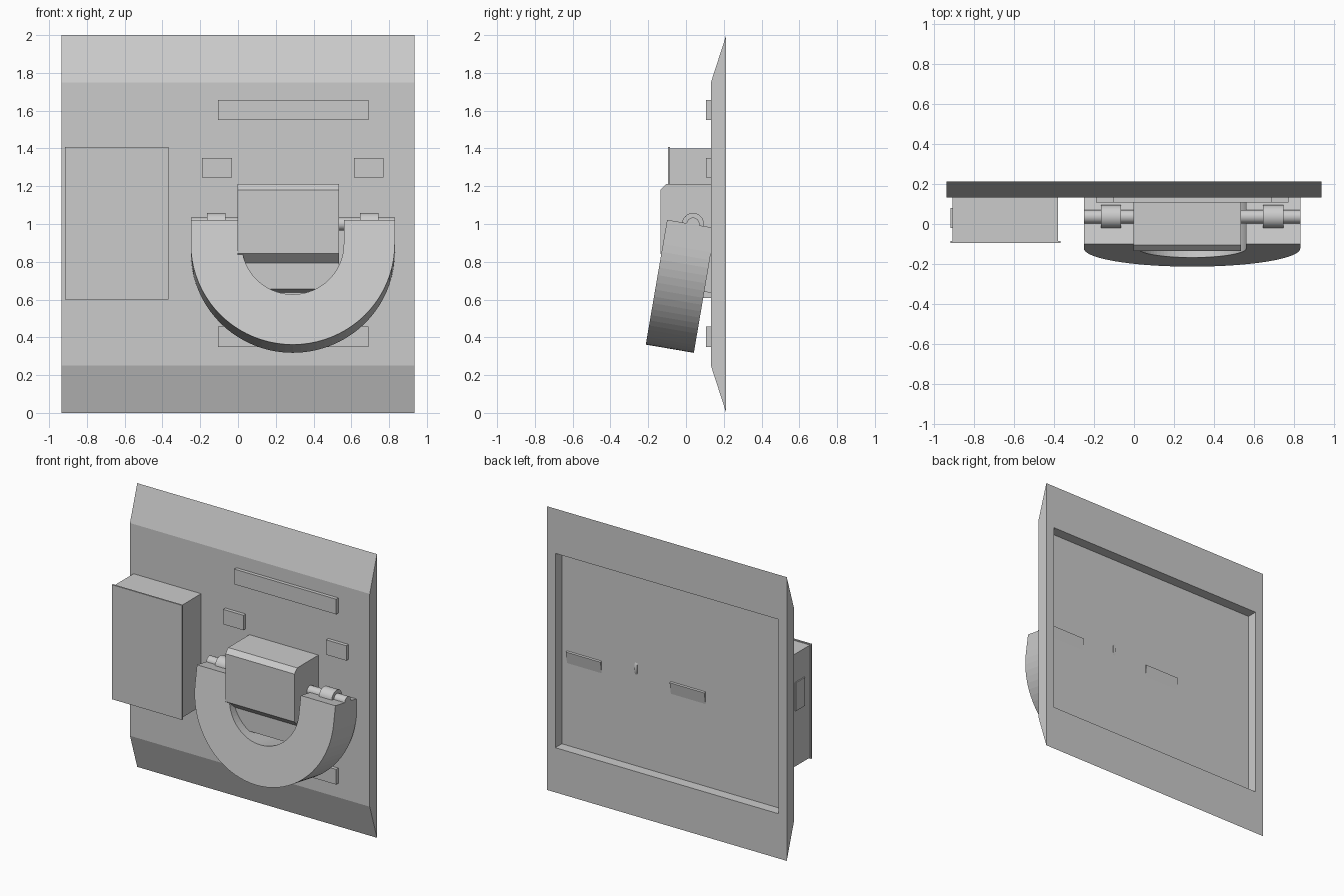
import bpy, bmesh, math
from mathutils import Matrix, Vector

cube = bpy.data.objects.get("Cube")
if cube:
    bpy.data.objects.remove(cube)

grey = bpy.data.materials.new("plain_grey")
grey.use_nodes = True
colour = (0.6, 0.6, 0.6, 1)
grey.diffuse_color = colour
grey.node_tree.nodes["Principled BSDF"].inputs["Base Color"].default_value = colour


def finish(name, bm):
    bmesh.ops.recalc_face_normals(bm, faces=bm.faces)
    mesh = bpy.data.meshes.new(name)
    bm.to_mesh(mesh)
    bm.free()
    mesh.materials.append(grey)
    obj = bpy.data.objects.new(name, mesh)
    bpy.context.collection.objects.link(obj)
    return obj


def prism(name, points, depth):
    """Close a profile into a face and sweep it along the depth vector."""
    bm = bmesh.new()
    face = bm.faces.new([bm.verts.new(p) for p in points])
    swept = bmesh.ops.extrude_face_region(bm, geom=[face], use_keep_orig=True)
    verts = [g for g in swept["geom"] if isinstance(g, bmesh.types.BMVert)]
    bmesh.ops.translate(bm, vec=Vector(depth), verts=verts)
    return finish(name, bm)


def side_prism(name, x0, x1, profile):
    return prism(name, [(x0, y, z) for y, z in profile], (x1 - x0, 0, 0))


def box(name, x0, x1, y0, y1, z0, z1):
    return side_prism(name, x0, x1, [(y0, z0), (y1, z0), (y1, z1), (y0, z1)])


def rod(name, x0, x1, radius):
    """Cylinder around the hinge axis."""
    bm = bmesh.new()
    place = Matrix.Translation(((x0 + x1) / 2, 0.037, 1.0)) @ Matrix.Rotation(math.pi / 2, 4, 'Y')
    bmesh.ops.create_cone(bm, cap_ends=True, segments=32, radius1=radius,
                          radius2=radius, depth=x1 - x0, matrix=place)
    obj = finish(name, bm)
    for p in obj.data.polygons:
        p.use_smooth = len(p.vertices) == 4
    obj.data.set_sharp_from_angle(angle=math.radians(40))
    return obj


# Wall plate with sloped top and bottom, hollowed from the back
plate = side_prism("wall_plate", -0.935, 0.935,
                   [(0.213, 0), (0.132, 0.25), (0.132, 1.75), (0.213, 2)])
cutter = box("recess_cutter", -0.87, 0.87, 0.14, 0.4, 0.315, 1.685)
cutter.hide_render = True
cutter.hide_viewport = True
cut = plate.modifiers.new("recess", 'BOOLEAN')
cut.operation = 'DIFFERENCE'
cut.solver = 'EXACT'
cut.object = cutter

# Raised bars and small pads on the plate
for name, z in (("upper_bar", 1.55), ("lower_bar", 0.35)):
    box(name, -0.105, 0.69, 0.107, 0.135, z, z + 0.107)
for name, x in (("right_pad", -0.19), ("left_pad", 0.613)):
    box(name, x, x + 0.157, 0.107, 0.135, 1.245, 1.35)

# Side cabinet with an overhanging lid and a side latch
box("cabinet_body", -0.907, -0.38, -0.086, 0.135, 0.607, 1.4)
box("cabinet_lid", -0.916, -0.368, -0.096, -0.085, 0.6, 1.407)
box("cabinet_latch", -0.915, -0.9, -0.02, 0.08, 1.0, 1.2)

# Hinge housing, stepped in towards its lower end
side_prism("hinge_housing", -0.003, 0.535,
           [(0.135, 1.212), (-0.105, 1.212), (-0.136, 1.18), (-0.136, 0.843),
            (-0.085, 0.793), (-0.085, 0.655), (0.135, 0.637)])

# Hinge pin, collars and hub
rod("hinge_pin", -0.25, 0.83, 0.034)
rod("right_collar", -0.165, -0.065, 0.058)
rod("left_collar", 0.645, 0.745, 0.058)
rod("hinge_hub", 0.28, 0.3, 0.111)

# U-shaped handle, tilted forward
tilt = math.radians(9.7)
down = Vector((0, -math.sin(tilt), -math.cos(tilt)))
back = Vector((0, math.cos(tilt), -math.sin(tilt)))
corner = Vector((0.29, -0.1, 1.022))
straight, steps = 0.13, 40


def handle_arc(radius):
    points = [corner + Vector((radius, 0, 0))]
    for i in range(steps + 1):
        a = math.pi * i / steps
        points.append(corner + Vector((radius * math.cos(a), 0, 0))
                      + down * (straight + radius * math.sin(a)))
    points.append(corner - Vector((radius, 0, 0)))
    return points


bm = bmesh.new()
rings = []
for offset in (Vector(), back * 0.258):
    for radius in (0.54, 0.27):
        rings.append([bm.verts.new(p + offset) for p in handle_arc(radius)])
front_out, front_in, back_out, back_in = rings
loops = [front_out, front_in, back_in, back_out]
for k in range(4):
    a, b = loops[k], loops[(k + 1) % 4]
    for i in range(len(a) - 1):
        bm.faces.new((a[i], a[i + 1], b[i + 1], b[i]))
for end in (0, -1):
    bm.faces.new([loop[end] for loop in loops])
finish("pull_handle", bm)
